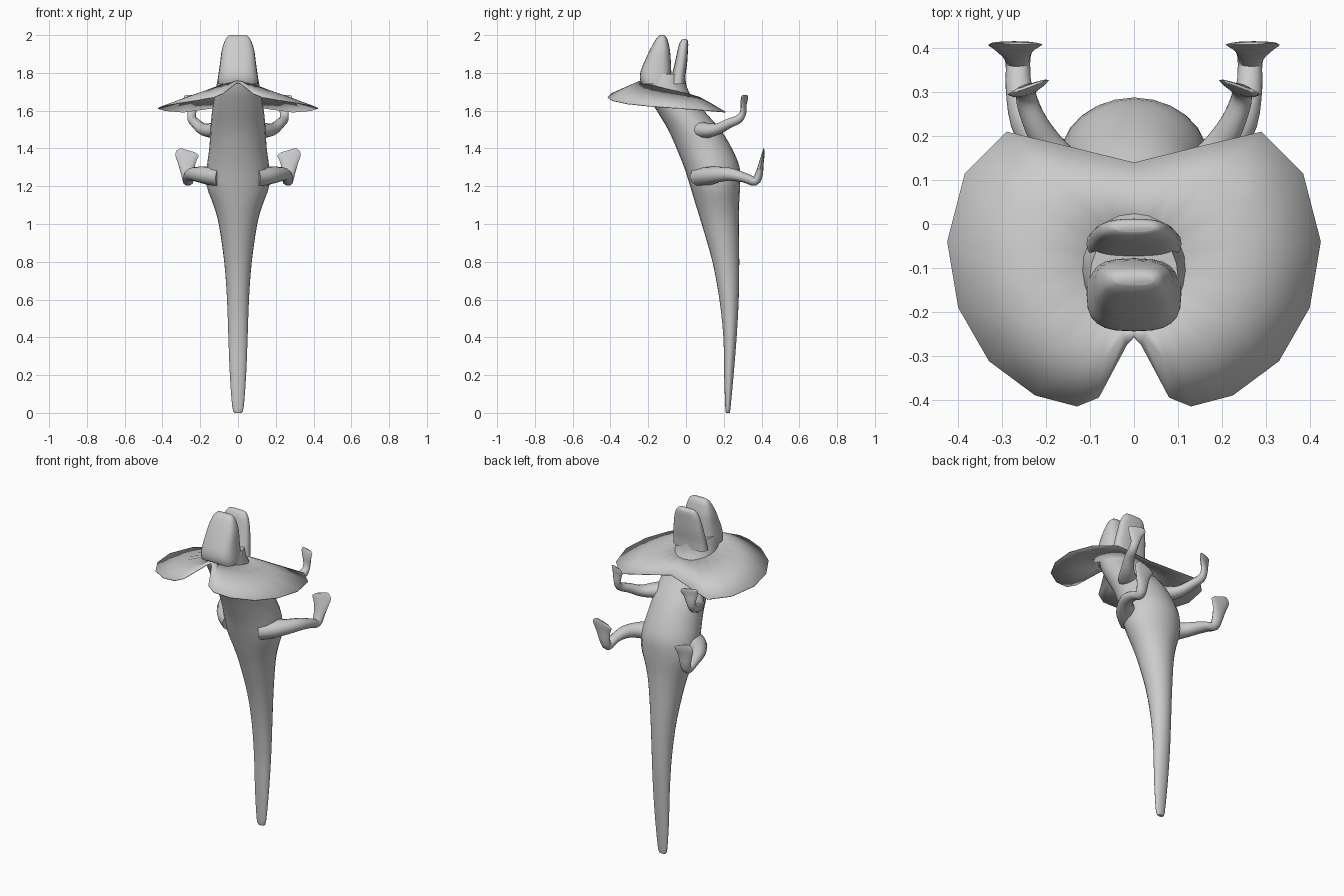
import bpy, bmesh, math
from mathutils import Vector

if "Cube" in bpy.data.objects:
    bpy.data.objects.remove(bpy.data.objects["Cube"])


def finish(name, bm, mirror=False, thickness=0, angle=60):
    bmesh.ops.recalc_face_normals(bm, faces=bm.faces[:])
    me = bpy.data.meshes.new(name)
    bm.to_mesh(me)
    bm.free()
    ob = bpy.data.objects.new(name, me)
    bpy.context.collection.objects.link(ob)
    bpy.context.view_layer.objects.active = ob
    ob.select_set(True)
    bpy.ops.object.shade_smooth_by_angle(angle=math.radians(angle))
    ob.select_set(False)
    if mirror:
        ob.modifiers.new("mirror", "MIRROR")
    if thickness:
        s = ob.modifiers.new("thickness", "SOLIDIFY")
        s.thickness = thickness
    return ob


def spline(rows, steps=3):
    """Catmull-Rom interpolation of every column in a list of rows."""
    out = []
    for i in range(len(rows) - 1):
        a, b = rows[max(i - 1, 0)], rows[i]
        c, d = rows[i + 1], rows[min(i + 2, len(rows) - 1)]
        for k in range(steps):
            t = k / steps
            out.append([q + 0.5 * t * (r - p + t * (2*p - 5*q + 4*r - s + t * (3*(q - r) + s - p)))
                        for p, q, r, s in zip(a, b, c, d)])
    return out + [list(rows[-1])]


def skin(bm, rings):
    vs = [[bm.verts.new(p) for p in r] for r in rings]
    n = len(vs[0])
    for a, b in zip(vs, vs[1:]):
        for j in range(n):
            bm.faces.new((a[j], a[(j + 1) % n], b[(j + 1) % n], b[j]))
    bm.faces.new(vs[0][::-1])
    bm.faces.new(vs[-1])


def section(n, power):
    pts = []
    for j in range(n):
        a = 2 * math.pi * j / n
        c, s = math.cos(a), math.sin(a)
        pts.append((math.copysign(abs(c) ** (2 / power), c), math.copysign(abs(s) ** (2 / power), s)))
    return pts


def upright(name, rows, power=2.0, n=24):
    """Loft of level sections: z, front y, back y, half width."""
    bm = bmesh.new()
    skin(bm, [[(w * c, (f + b) / 2 + (b - f) / 2 * s, z) for c, s in section(n, power)]
              for z, f, b, w in spline(rows)])
    return finish(name, bm)


def limb(name, rows, n=12):
    """Loft along a path: x, y, z, half width, half thickness."""
    rows = spline(rows)
    pts = [Vector(r[:3]) for r in rows]
    side, rings = None, []
    for i, p in enumerate(pts):
        t = (pts[min(i + 1, len(pts) - 1)] - pts[max(i - 1, 0)]).normalized()
        side = t.cross(Vector((0, 0, 1))) if side is None else side - t * side.dot(t)
        side.normalize()
        up = side.cross(t)
        w, h = rows[i][3:]
        rings.append([p + side * w * c + up * h * s for c, s in section(n, 2)])
    bm = bmesh.new()
    skin(bm, rings)
    return finish(name, bm, mirror=True)


# tail, torso and neck
upright("body_and_tail", [
    (0, .212, .232, .018), (.03, .208, .236, .03), (.2, .202, .252, .043), (.4, .198, .268, .051),
    (.6, .177, .279, .058), (.8, .14, .282, .073), (1.0, .083, .28, .102), (1.1, .052, .281, .13),
    (1.2, .022, .286, .165), (1.3, -.01, .284, .165), (1.4, -.05, .243, .152), (1.5, -.095, .182, .146),
    (1.6, -.155, .095, .137), (1.7, -.215, .015, .12), (1.77, -.24, -.003, .107), (1.795, -.235, -.005, .1)])

# jaws, parted by the open mouth
upright("upper_jaw", [
    (1.74, -.235, -.08, .108), (1.77, -.244, -.078, .107), (1.81, -.24, -.078, .101), (1.86, -.22, -.08, .094),
    (1.92, -.192, -.085, .086), (1.97, -.165, -.096, .07), (1.99, -.15, -.105, .058), (2.0, -.138, -.115, .045)], 2.9)
upright("lower_jaw", [
    (1.74, -.085, -.004, .108), (1.79, -.074, -.002, .102), (1.85, -.06, .006, .095), (1.91, -.047, .01, .085),
    (1.95, -.037, .012, .073), (1.972, -.026, .009, .058), (1.98, -.017, .0, .045)], 2.7)

# neck frill: right half fanned from the neck to the scalloped rim, then mirrored
rim = [(0, -.258, 1.75), (.016, -.275, 1.742), (.08, -.395, 1.692), (.13, -.415, 1.672), (.225, -.39, 1.655),
       (.33, -.312, 1.638), (.4, -.19, 1.625), (.425, -.04, 1.614), (.385, .115, 1.602),
       (.29, .21, 1.594), (.15, .177, 1.613), (0, .14, 1.635)]
bm = bmesh.new()
levels = [[], [], []]
for i, r in enumerate(rim):
    a = math.pi * i / (len(rim) - 1)
    inner = Vector((.108 * math.sin(a), -.115 - .125 * math.cos(a), 1.722 + .03 * math.cos(a)))
    if i in (0, len(rim) - 1):
        inner.x = 0
    for k in range(3):
        p = inner.lerp(Vector(r), k / 2)
        if k == 1:
            p.z += .008
        levels[k].append(bm.verts.new(p))
for a, b in zip(levels, levels[1:]):
    for j in range(len(rim) - 1):
        bm.faces.new((a[j], b[j], b[j + 1], a[j + 1]))
frill = finish("neck_frill", bm, mirror=True, thickness=.004)

# limbs reach backwards, with flat hands and feet turned up
limb("front_leg", [
    (.09, .07, 1.5, .06, .045), (.14, .11, 1.495, .05, .04), (.185, .165, 1.502, .037, .031),
    (.222, .225, 1.532, .029, .026), (.243, .278, 1.555, .025, .023), (.245, .302, 1.59, .025, .016),
    (.243, .305, 1.64, .04, .011), (.24, .311, 1.67, .05, .007), (.24, .313, 1.683, .034, .003)])
limb("hind_leg", [
    (.09, .1, 1.25, .085, .06), (.15, .125, 1.255, .065, .05), (.205, .17, 1.262, .045, .042),
    (.245, .235, 1.263, .037, .034), (.262, .31, 1.245, .03, .026), (.264, .365, 1.226, .028, .024),
    (.267, .387, 1.265, .034, .02), (.271, .398, 1.32, .046, .013), (.27, .408, 1.368, .062, .008),
    (.265, .411, 1.39, .04, .003)])
